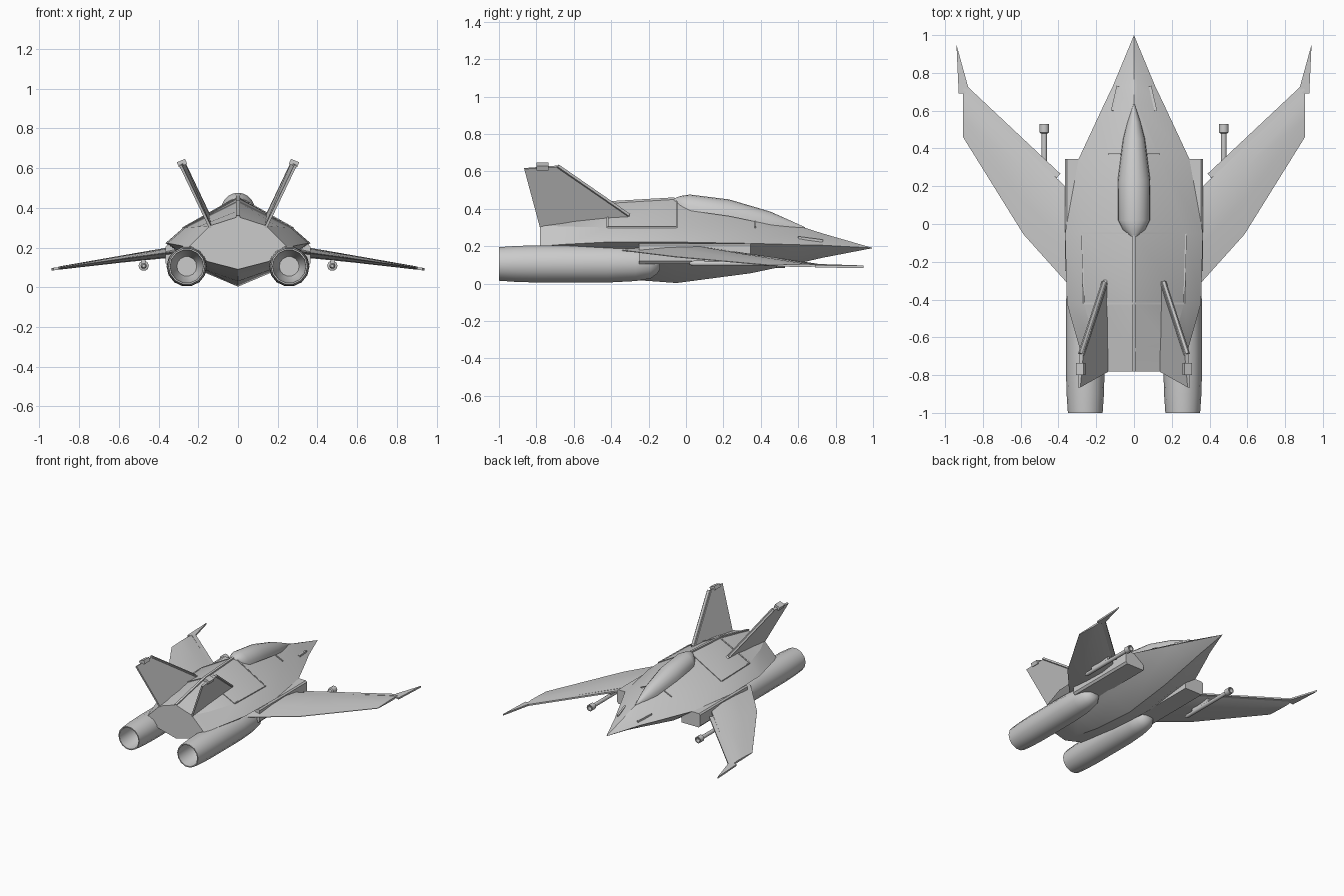
import bpy, bmesh, math
from mathutils import Vector

if "Cube" in bpy.data.objects:
    bpy.data.objects.remove(bpy.data.objects["Cube"])

grey = bpy.data.materials.new("hull_grey")
grey.diffuse_color = (0.6, 0.6, 0.6, 1)
grey.use_nodes = True
grey.node_tree.nodes["Principled BSDF"].inputs["Base Color"].default_value = grey.diffuse_color


def loft(name, rings, mirror=False, caps=True, angle=30):
    """Skin equal-length point rings into one solid."""
    bm = bmesh.new()
    vs = [[bm.verts.new(p) for p in r] for r in rings]
    n = len(rings[0])
    for a, b in zip(vs, vs[1:]):
        for i in range(n):
            j = (i + 1) % n
            bm.faces.new((a[i], a[j], b[j], b[i]))
    if caps:
        bm.faces.new(vs[0])
        bm.faces.new(vs[-1])
    bmesh.ops.remove_doubles(bm, verts=bm.verts, dist=0.0005)
    bmesh.ops.recalc_face_normals(bm, faces=bm.faces)
    me = bpy.data.meshes.new(name)
    bm.to_mesh(me)
    bm.free()
    me.materials.append(grey)
    ob = bpy.data.objects.new(name, me)
    bpy.context.collection.objects.link(ob)
    bpy.ops.object.select_all(action='DESELECT')
    ob.select_set(True)
    bpy.context.view_layer.objects.active = ob
    bpy.ops.object.shade_smooth_by_angle(angle=math.radians(angle))
    if mirror:
        ob.modifiers.new("mirror", 'MIRROR').use_mirror_merge = False
    return ob


def bar(name, a, b, w, t, mirror=True, up=(0, 0, 1)):
    """Rectangular bar from a to b, w wide and t thick along up."""
    a, b = Vector(a), Vector(b)
    side = (b - a).cross(Vector(up)).normalized()
    top = side.cross(b - a).normalized()
    corners = [side * (w / 2 * sx) + top * (t / 2 * sz)
               for sx, sz in ((-1, -1), (1, -1), (1, 1), (-1, 1))]
    return loft(name, [[p + c for c in corners] for p in (a, b)], mirror)


def lathe(name, x, z, profile, sides):
    """Turn a (y, radius) profile around an axis along y, on both sides."""
    rings = [[(x + r * math.cos(2 * math.pi * i / sides), y,
               z + r * math.sin(2 * math.pi * i / sides)) for i in range(sides)]
             for y, r in profile]
    return loft(name, rings, True, angle=40)


# Fuselage: y, spine z, shoulder x z, chine x z, lower x z, keel z
sections = [
    (1.00, .19, 0, .19, 0, .19, 0, .19, .19),
    (.73, .268, .02, .262, .112, .205, .05, .165, .138),
    (.63, .30, .02, .295, .16, .207, .08, .15, .115),
    (.345, .365, .14, .30, .293, .215, .13, .10, .055),
    (-.05, .455, .275, .30, .365, .222, .17, .075, .003),
    (-.42, .433, .265, .30, .355, .222, .17, .09, .03),
    (-.65, .385, .20, .305, .29, .21, .16, .115, .07),
    (-.78, .355, .14, .31, .25, .20, .155, .13, .09)]
rings = []
for y, zt, sx, sz, cx, cz, lx, lz, zk in sections:
    rings.append([(0, y, zt), (sx, y, sz), (cx, y, cz), (lx, y, lz), (0, y, zk),
                  (-lx, y, lz), (-cx, y, cz), (-sx, y, sz)])
loft("fuselage", rings, angle=18)

# Canopy: y, top z, base z, half width
rings = []
for y, zt, zb, w in ((.635, .302, .296, .003), (.54, .345, .30, .035), (.45, .385, .315, .058),
                     (.23, .45, .36, .086), (.02, .476, .39, .085), (-.03, .468, .41, .06),
                     (-.065, .455, .43, .02)):
    rings.append([(w * math.cos(math.pi * i / 10), y, zb + (zt - zb) * math.sin(math.pi * i / 10))
                  for i in range(11)])
loft("canopy", rings, angle=40)

# Deck seams and spine strip
bar("spine_strip_front", (0, -.06, .455), (0, -.42, .434), .018, .012, False)
bar("spine_strip_rear", (0, -.42, .434), (0, -.78, .355), .018, .012, False)
bar("deck_seam_front", (0, -.05, .455), (.275, -.05, .30), .008, .008)
bar("deck_seam_rear", (0, -.42, .433), (.265, -.42, .30), .01, .008)
bar("cockpit_seam", (.07, .37, .33), (.135, .37, .301), .008, .008)
bar("shoulder_seam", (.275, -.05, .30), (.265, -.42, .30), .008, .008)
bar("nose_vent", (.085, .73, .228), (.115, .60, .245), .014, .014)

# Engines with hollow nozzles
lathe("engine", .258, .105,
      [(-.14, .03), (-.155, .055), (-.19, .08), (-.27, .094), (-.42, .102), (-.78, .102),
       (-.90, .099), (-1, .092), (-1, .084), (-.88, .078), (-.80, .05)], 14)

# Air intakes beside the fuselage
intake = [[(x, y, z) for x, z in ((.20, .105), (.352, .105), (.365, .12),
                                  (.365, .205), (.355, .215), (.20, .215))]
          for y in (.345, -.25)]
loft("intake", intake, True)

# Forward swept wings: x, leading y, trailing y, middle z, half thickness
rings = []
for x, le, te, z, h in ((.25, .09, -.41, .187, .028), (.365, .20, -.30, .172, .026),
                        (.585, .41, -.055, .142, .018), (.905, .712, .46, .096, .008)):
    c = le - te
    rings.append([(x, le, z - h * .3), (x, le, z + h * .3), (x, le - c * .25, z + h),
                  (x, le - c * .6, z + h * .8), (x, te, z + .002), (x, te, z - .002),
                  (x, le - c * .6, z - h * .8), (x, le - c * .25, z - h)])
loft("wing", rings, True)
bar("wing_slat", (.40, .255, .165), (.895, .72, .096), .03, .012)

# Wing tip blades
blade = ((.94, .95), (.878, .725), (.885, .69), (.928, .69))
loft("wing_tip_blade", [[(x, y, z + (.93 - x) * .12) for x, y in blade]
                        for z in (.085, .098)], True)

# Guns under the wings
lathe("gun_barrel", .475, .108, [(.02, .008), (.04, .015), (.49, .015)], 10)
lathe("gun_muzzle", .475, .108, [(.48, .018), (.485, .026), (.53, .026), (.53, .018),
                                 (.50, .016)], 10)
bar("gun_mount", (.475, .10, .13), (.475, .28, .13), .02, .04)

# Canted tail fins
normal = Vector((.92, 0, -.39)) * .011


def fin_ring(le, te):
    le, te = Vector(le), Vector(te)
    return [le - normal, le + normal, te + normal * .6, te - normal * .6]


loft("tail_fin", [fin_ring((.148, -.285, .35), (.13, -.775, .28)),
                  fin_ring((.278, -.685, .627), (.29, -.865, .615))], True)
bar("tail_fin_edge", (.155, -.31, .362), (.28, -.69, .625), .03, .016, up=(-.39, 0, .92))
bar("tail_fin_pod", (.282, -.735, .625), (.282, -.80, .625), .045, .028, up=(.39, 0, .92))
